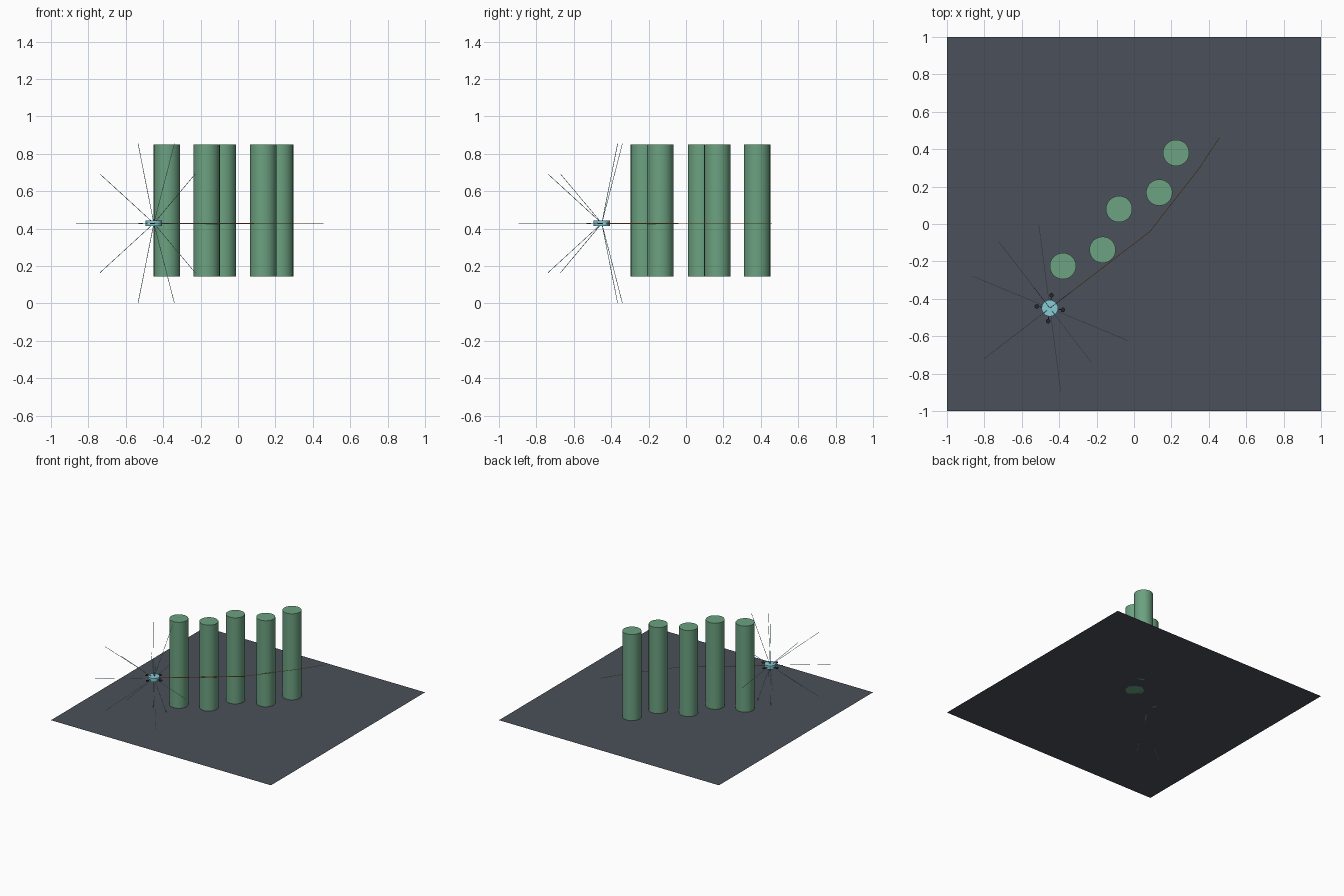
import bpy
import math
from mathutils import Vector

cube = bpy.data.objects.get("Cube")
if cube:
    bpy.data.objects.remove(cube, do_unlink=True)


def material(name, rgb):
    m = bpy.data.materials.new(name)
    m.use_nodes = True
    m.diffuse_color = (*rgb, 1)
    m.node_tree.nodes["Principled BSDF"].inputs["Base Color"].default_value = (*rgb, 1)
    return m


slate = material("slate_ground", (0.07, 0.08, 0.1))
green = material("pillar_green", (0.15, 0.36, 0.22))
aqua = material("aqua", (0.24, 0.6, 0.66))
dark = material("rotor_dark", (0.02, 0.02, 0.025))
amber = material("path_amber", (0.7, 0.4, 0.09))
red = material("path_red", (0.6, 0.12, 0.05))

FLOOR = 0.143
YAW = math.radians(37.5)
HUB = Vector((-0.45, -0.45, 0.428))


def finish(name, mat, smooth=False):
    ob = bpy.context.object
    ob.name = name
    ob.data.materials.append(mat)
    if smooth:
        bpy.ops.object.shade_smooth_by_angle(angle=math.radians(40))
    return ob


def cylinder(name, mat, centre, radius, height, sides=32):
    bpy.ops.mesh.primitive_cylinder_add(vertices=sides, radius=radius, depth=height, location=centre)
    return finish(name, mat, True)


def rod(name, mat, start, end, radius, sides=6):
    start, end = Vector(start), Vector(end)
    axis = end - start
    ob = cylinder(name, mat, (start + end) / 2, radius, axis.length, sides)
    ob.rotation_euler = axis.to_track_quat("Z", "Y").to_euler()
    return ob


def heading(angle, length=1.0, z=0.0):
    return Vector((length * math.cos(angle), length * math.sin(angle), z))


# Ground sheet
bpy.ops.mesh.primitive_plane_add(size=2, location=(0, 0, FLOOR))
finish("ground", slate)

# Pillars
PILLAR_HEIGHT = 0.707
for i, (x, y) in enumerate([(-0.38, -0.225), (-0.168, -0.138), (-0.08, 0.08), (0.135, 0.168), (0.225, 0.38)]):
    cylinder(f"pillar_{i + 1}", green, (x, y, FLOOR + PILLAR_HEIGHT / 2), 0.0705, PILLAR_HEIGHT)

# Flying craft: disc body, four short arms and rotors
cylinder("craft_body", aqua, HUB, 0.044, 0.031, 24)
for i in range(4):
    a = YAW + math.pi / 4 + i * math.pi / 2
    rod(f"rotor_arm_{i + 1}", dark, HUB + heading(a, 0.04), HUB + heading(a, 0.07), 0.002)
    cylinder(f"rotor_{i + 1}", dark, HUB + heading(a, 0.07), 0.012, 0.005, 16)

# Sensor rays: one level fan of six and two upright fans of five
REACH = 0.4485
RAY = 0.0015
for i in range(6):
    rod(f"level_ray_{i + 1}", aqua, HUB, HUB + heading(YAW + i * math.pi / 3, REACH), RAY)
for fan, turn in (("forward", YAW), ("sideways", YAW + math.pi / 2)):
    for i in range(5):
        tilt = i * math.tau / 5
        if fan == "forward" and i == 0:
            continue  # already in the level fan
        tip = HUB + heading(turn, REACH * math.cos(tilt), REACH * math.sin(tilt))
        rod(f"{fan}_ray_{i + 1}", aqua, HUB, tip, RAY)

# Planned path with a thin red line beneath its first leg
path = [HUB] + [Vector((x, y, HUB.z)) for x, y in [(0.085, -0.04), (0.35, 0.3), (0.455, 0.46)]]
for i, (p, q) in enumerate(zip(path, path[1:])):
    rod(f"path_{i + 1}", amber, p, q, 0.002)
drop = Vector((0, 0, -0.003))
rod("path_underline", red, path[0] + drop, path[1] + drop, 0.0015)
